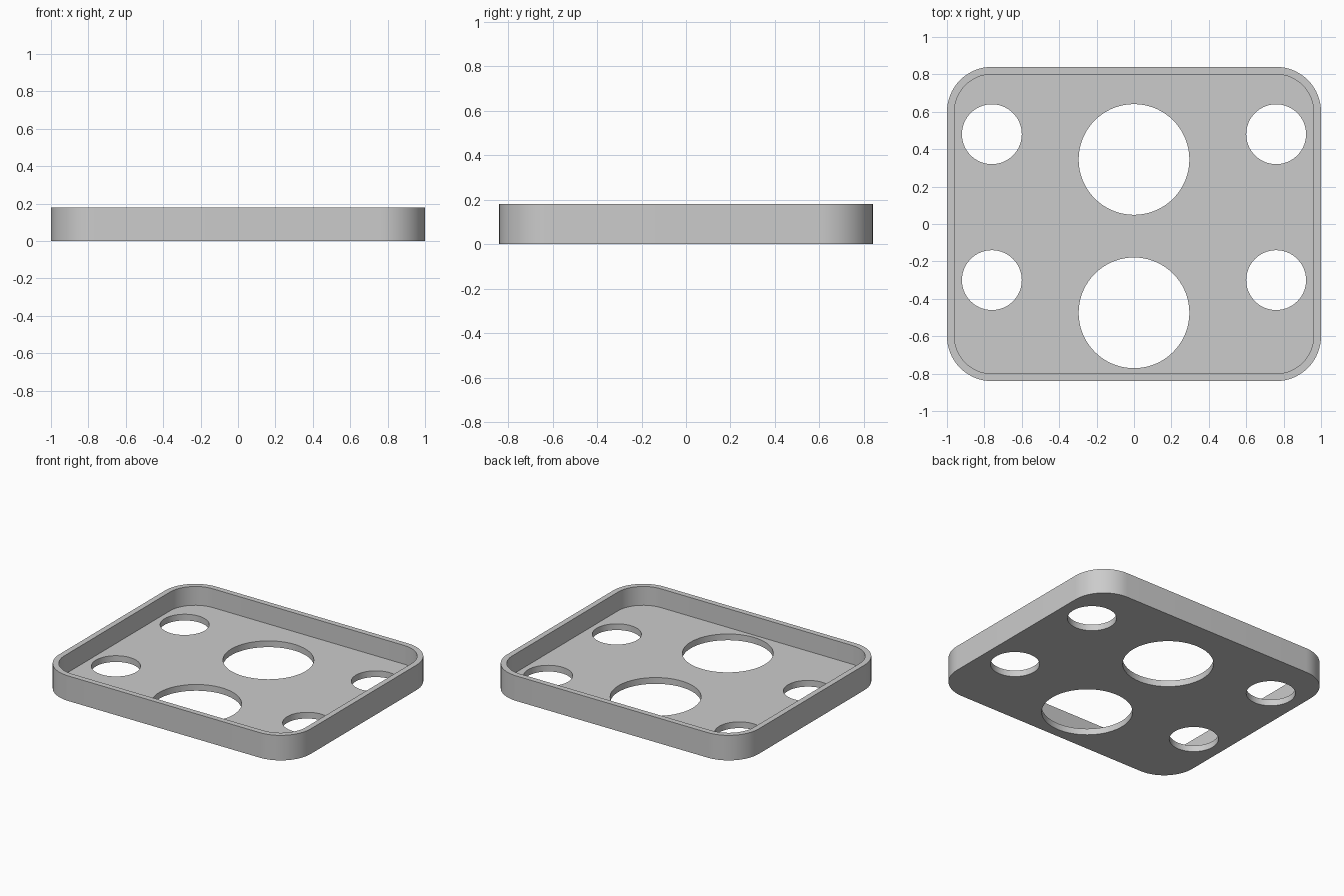
import bpy, bmesh, math

cube = bpy.data.objects.get("Cube")
if cube:
    bpy.data.objects.remove(cube, do_unlink=True)

HALF_X, HALF_Y, HEIGHT = 1.0, 0.84, 0.18
CORNER, WALL, FLOOR = 0.24, 0.04, 0.045

grey = bpy.data.materials.new("light grey")
grey.use_nodes = True
colour = (0.6, 0.6, 0.6, 1)
grey.diffuse_color = colour
grey.node_tree.nodes["Principled BSDF"].inputs["Base Color"].default_value = colour


def rounded_rect(hx, hy, r, steps=16):
    """Outline of a rounded rectangle, counter-clockwise."""
    points = []
    for i, (sx, sy) in enumerate([(1, 1), (-1, 1), (-1, -1), (1, -1)]):
        for s in range(steps + 1):
            a = math.pi / 2 * (i + s / steps)
            points.append((sx * (hx - r) + r * math.cos(a),
                           sy * (hy - r) + r * math.sin(a)))
    return points


def circle(x, y, r, steps=72):
    return [(x + r * math.cos(math.tau * s / steps),
             y + r * math.sin(math.tau * s / steps)) for s in range(steps)]


def prism(name, outline, z0, z1):
    """Extrude an outline from z0 up to z1."""
    bm = bmesh.new()
    base = bm.faces.new([bm.verts.new((x, y, z0)) for x, y in outline])
    top = bmesh.ops.extrude_face_region(bm, geom=[base])
    moved = [v for v in top["geom"] if isinstance(v, bmesh.types.BMVert)]
    bmesh.ops.translate(bm, verts=moved, vec=(0, 0, z1 - z0))
    bmesh.ops.recalc_face_normals(bm, faces=bm.faces)
    mesh = bpy.data.meshes.new(name)
    bm.to_mesh(mesh)
    bm.free()
    mesh.materials.append(grey)
    obj = bpy.data.objects.new(name, mesh)
    bpy.context.collection.objects.link(obj)
    return obj


# Tray body
tray = prism("tray", rounded_rect(HALF_X, HALF_Y, CORNER), 0, HEIGHT)

# Cutters: shallow cavity, two large holes, four small holes
cutters = [prism("cavity_cutter",
                 rounded_rect(HALF_X - WALL, HALF_Y - WALL, CORNER - WALL),
                 FLOOR, HEIGHT + 0.1)]
for y in (0.345, -0.475):
    cutters.append(prism("large_hole_cutter", circle(0, y, 0.296), -0.1, 0.12))
for x in (-0.76, 0.76):
    for y in (0.48, -0.30):
        cutters.append(prism("small_hole_cutter", circle(x, y, 0.16), -0.1, 0.12))

for cutter in cutters:
    cutter.hide_render = True
    cut = tray.modifiers.new(cutter.name, 'BOOLEAN')
    cut.operation = 'DIFFERENCE'
    cut.solver = 'EXACT'
    cut.object = cutter

# Bake the cuts, then discard the cutters
bpy.context.view_layer.update()
result = tray.evaluated_get(bpy.context.evaluated_depsgraph_get())
baked = bpy.data.meshes.new_from_object(result)
tray.modifiers.clear()
tray.data = baked
for cutter in cutters:
    bpy.data.objects.remove(cutter, do_unlink=True)

# Smooth curved walls, sharp rims
bpy.ops.object.select_all(action='DESELECT')
tray.select_set(True)
bpy.context.view_layer.objects.active = tray
bpy.ops.object.shade_smooth_by_angle(angle=math.radians(30))
